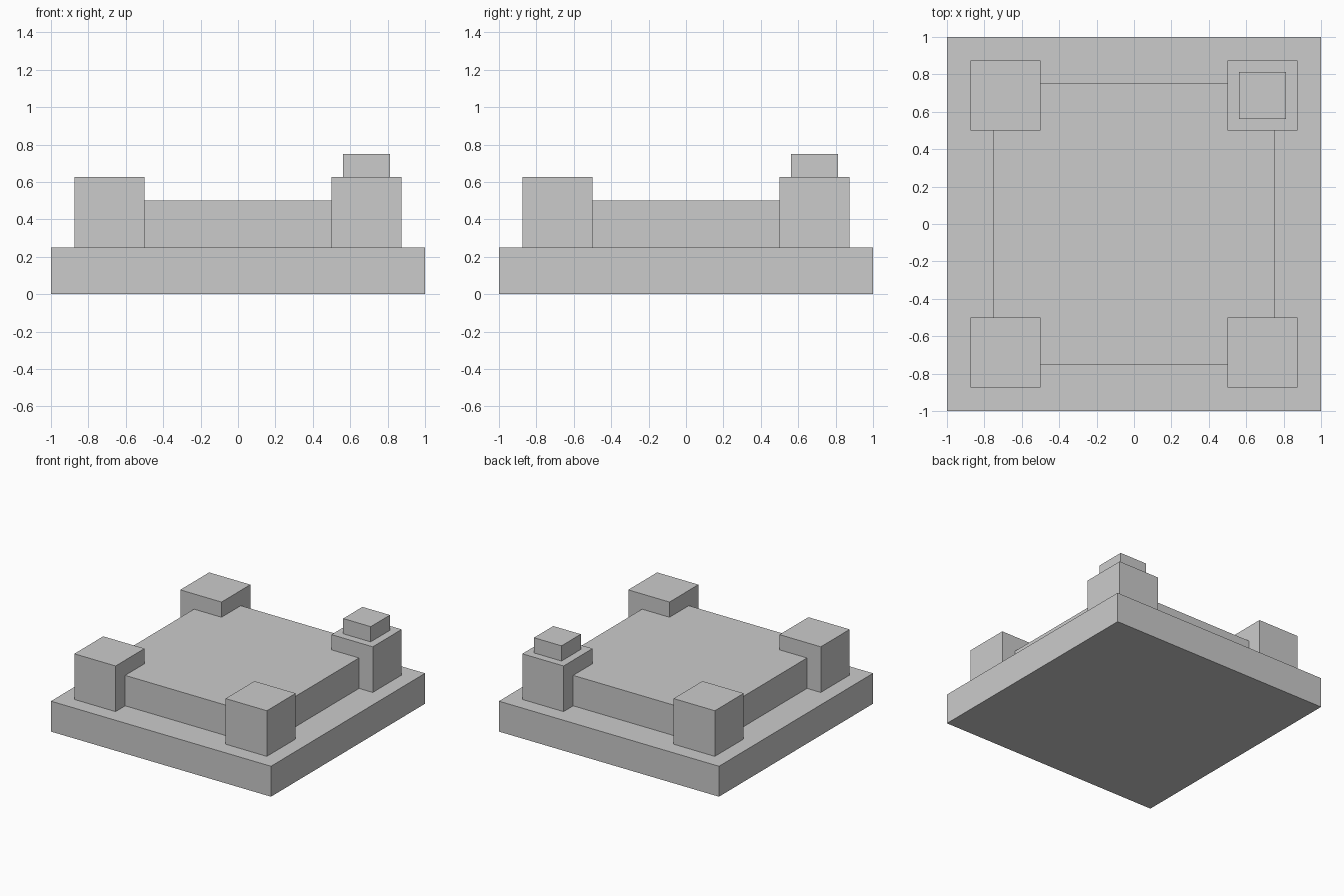
import bpy
import bmesh
from mathutils import Matrix, Vector

default = bpy.data.objects.get("Cube")
if default:
    bpy.data.objects.remove(default, do_unlink=True)

# Single plain grey
GREY = (0.6, 0.6, 0.6, 1.0)
grey = bpy.data.materials.new("plain_grey")
grey.diffuse_color = GREY
grey.use_nodes = True
grey.node_tree.nodes["Principled BSDF"].inputs["Base Color"].default_value = GREY


def box(name, x, y, width, bottom, top):
    """Square block centred on x, y, spanning bottom to top in z."""
    bm = bmesh.new()
    bmesh.ops.create_cube(bm, size=1.0)
    bmesh.ops.transform(bm, verts=bm.verts,
                        matrix=Matrix.Diagonal((width, width, top - bottom, 1.0)))
    mesh = bpy.data.meshes.new(name)
    bm.to_mesh(mesh)
    bm.free()
    mesh.materials.append(grey)
    obj = bpy.data.objects.new(name, mesh)
    obj.location = Vector((x, y, (bottom + top) / 2))
    bpy.context.collection.objects.link(obj)
    return obj


# Base plinth and raised platform
box("base", 0, 0, 2.0, 0.0, 0.25)
box("platform", 0, 0, 1.5, 0.25, 0.5)

# Four corner posts
POST = 0.6875
for side, sx in (("left", 1), ("right", -1)):
    for end, sy in (("front", -1), ("back", 1)):
        box(f"{end}_{side}_post", sx * POST, sy * POST, 0.375, 0.25, 0.625)

# Small cap on the back left post only
box("back_left_cap", POST, POST, 0.25, 0.625, 0.75)
